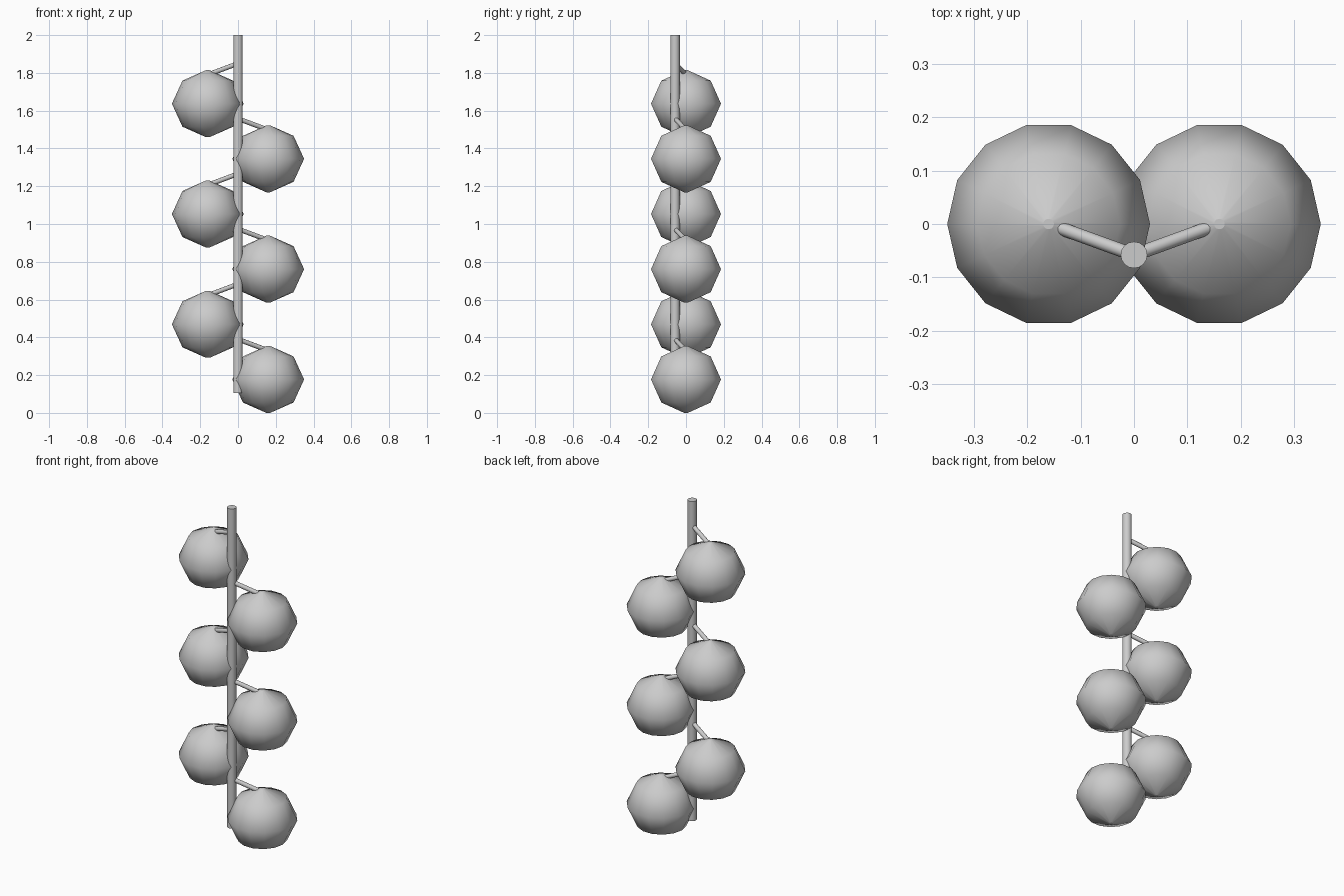
import bpy, bmesh, math
from mathutils import Vector

if "Cube" in bpy.data.objects:
    bpy.data.objects.remove(bpy.data.objects["Cube"])

grey = bpy.data.materials.new("plain_grey")
grey.diffuse_color = (0.6, 0.6, 0.6, 1)
grey.use_nodes = True
grey.node_tree.nodes["Principled BSDF"].inputs["Base Color"].default_value = grey.diffuse_color


def lathe(name, profile, sides, origin=(0, 0, 0), axis=(0, 0, 1)):
    """Spin (radius, height) rings about an axis; smooth sides, flat sharp caps."""
    bm = bmesh.new()
    rings = []
    for r, h in profile:
        rings.append([bm.verts.new((r * math.cos(2 * math.pi * i / sides),
                                    r * math.sin(2 * math.pi * i / sides), h))
                      for i in range(sides)])
    for a, b in zip(rings, rings[1:]):
        for i in range(sides):
            j = (i + 1) % sides
            bm.faces.new((a[i], a[j], b[j], b[i])).smooth = True
    for cap in (bm.faces.new(rings[0][::-1]), bm.faces.new(rings[-1])):
        for e in cap.edges:
            e.smooth = False
    mesh = bpy.data.meshes.new(name)
    bm.to_mesh(mesh)
    bm.free()
    mesh.materials.append(grey)
    ob = bpy.data.objects.new(name, mesh)
    ob.location = origin
    ob.rotation_euler = Vector(axis).to_track_quat('Z', 'Y').to_euler()
    bpy.context.collection.objects.link(ob)
    return ob


def rod(name, start, end, radius, sides):
    d = Vector(end) - Vector(start)
    return lathe(name, [(radius, 0), (radius, d.length)], sides, start, d)


STEM_Y = -0.058

# Upright stem in front of the balls
rod("stem", (0, STEM_Y, 0.105), (0, STEM_Y, 2.0), 0.025, 16)

# Faceted ball profile with tiny flat caps at the poles
ball_profile = [(0.01, -0.177), (0.134, -0.122), (0.19, 0),
                (0.134, 0.122), (0.01, 0.177)]

# Six balls alternating right and left, each hung on a sloping twig
for i in range(6):
    x = 0.16 if i % 2 == 0 else -0.16
    z = 0.177 + 0.292 * i
    lathe(f"ball_{i + 1}", ball_profile, 14, (x, 0, z))
    rod(f"twig_{i + 1}", (0, STEM_Y, z + 0.213), (x, 0, z + 0.153), 0.0125, 12)
